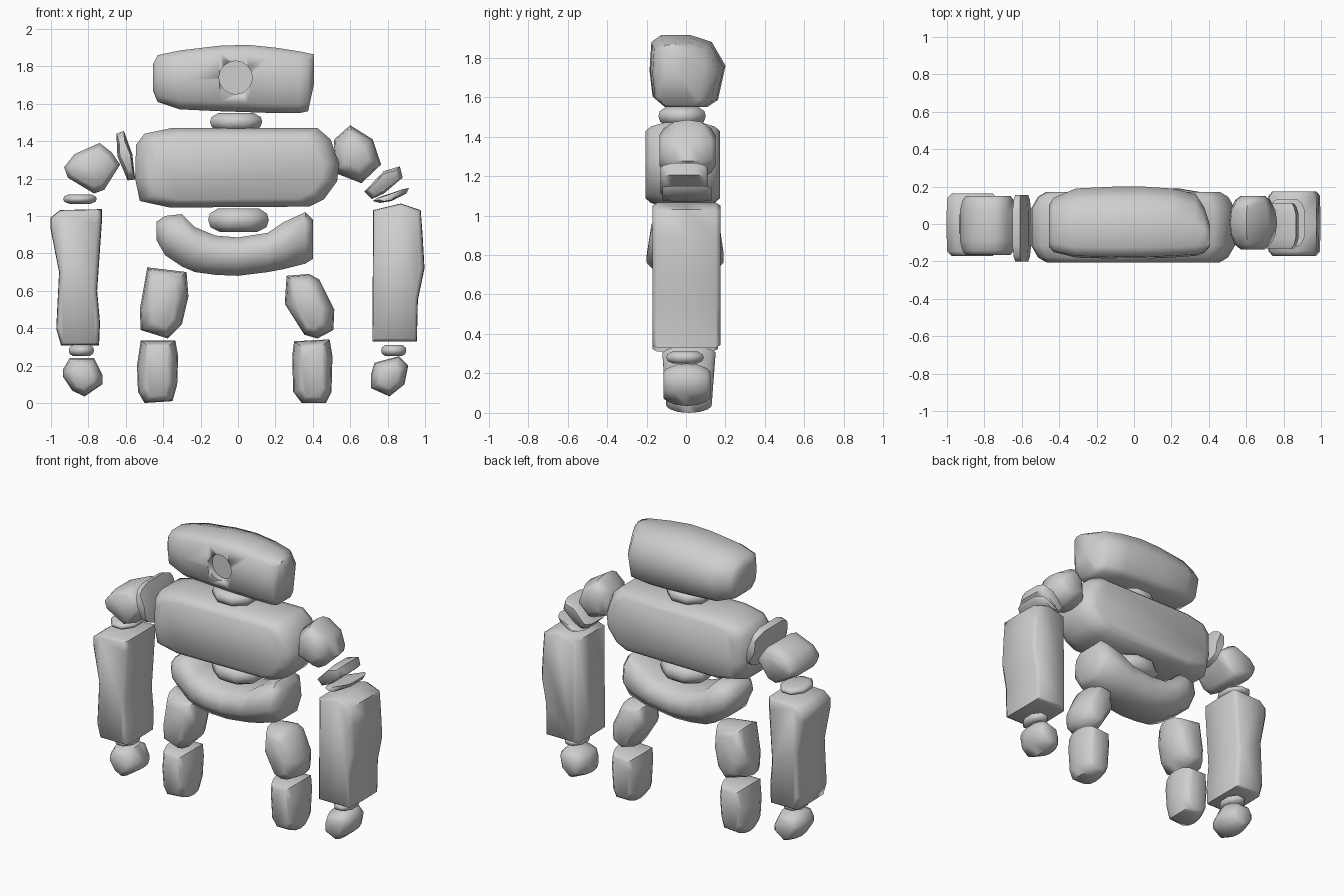
import bpy, bmesh, math
from mathutils import Matrix

if "Cube" in bpy.data.objects:
    bpy.data.objects.remove(bpy.data.objects["Cube"])

stone = bpy.data.materials.new("grey stone")
stone.diffuse_color = (0.62, 0.62, 0.62, 1)
stone.use_nodes = True
stone.node_tree.nodes["Principled BSDF"].inputs["Base Color"].default_value = stone.diffuse_color


def finish(name, bm, angle=62):
    bmesh.ops.recalc_face_normals(bm, faces=bm.faces[:])
    me = bpy.data.meshes.new(name)
    bm.to_mesh(me)
    bm.free()
    me.materials.append(stone)
    ob = bpy.data.objects.new(name, me)
    bpy.context.collection.objects.link(ob)
    bpy.ops.object.select_all(action='DESELECT')
    ob.select_set(True)
    bpy.context.view_layer.objects.active = ob
    bpy.ops.object.shade_smooth_by_angle(angle=math.radians(angle))
    return ob


def skin(name, rings):
    """Bridge closed rings of equal length and cap both ends."""
    bm = bmesh.new()
    vs = [[bm.verts.new(p) for p in r] for r in rings]
    n = len(rings[0])
    for a, b in zip(vs, vs[1:]):
        for i in range(n):
            j = (i + 1) % n
            bm.faces.new((a[i], a[j], b[j], b[i]))
    bm.faces.new(vs[0])
    bm.faces.new(vs[-1])
    return finish(name, bm)


# Depth steps: (fraction of depth, share of the inset)
SOFT = ((0, 1), (.07, .45), (.24, 0), (.76, 0), (.93, .45), (1, 1))
CRISP = ((0, 1), (.07, 0), (.5, -.1), (.93, 0), (1, 1))
ROUND = ((0, 1), (.08, .55), (.27, .13), (.5, 0), (.73, .13), (.92, .55), (1, 1))


def rock(name, outline, y0, y1, sx=.2, sz=.2, taper=0, steps=SOFT):
    """Front outline carried through the depth, shrinking at both faces."""
    xs, zs = [p[0] for p in outline], [p[1] for p in outline]
    cx, cz = (min(xs) + max(xs)) / 2, (min(zs) + max(zs)) / 2
    top, h, cy = max(zs), max(zs) - min(zs), (y0 + y1) / 2
    rings = []
    for t, s in steps:
        ring = []
        for x, z in outline:
            k = 1 - taper * (top - z) / h
            ring.append((cx + (x - cx) * (1 - sx * s),
                         cy + (y0 + (y1 - y0) * t - cy) * k,
                         cz + (z - cz) * (1 - sz * s)))
        rings.append(ring)
    return skin(name, rings)


def loft(name, profile, sections):
    """Side profile (unit y, z) swept along x; sections: x, bottom, top, front, back."""
    return skin(name, [[(x, (y0 + y1) / 2 + (y1 - y0) / 2 * u, (zb + zt) / 2 + (zt - zb) / 2 * v)
                        for u, v in profile] for x, zb, zt, y0, y1 in sections])


def pebble(name, x0, x1, z0, z1, y0, y1):
    """Flat lens-shaped joint stone with an eight-sided plan."""
    cx, cy = (x0 + x1) / 2, (y0 + y1) / 2
    rings = []
    for t, s in ((0, .62), (.2, .92), (.5, 1), (.78, .94), (1, .68)):
        rings.append([(cx + (x1 - x0) / 2 * s * math.cos(a) / math.cos(math.pi / 8),
                       cy + (y1 - y0) / 2 * s * math.sin(a) / math.cos(math.pi / 8),
                       z0 + (z1 - z0) * t)
                      for a in [math.pi / 8 + i * math.pi / 4 for i in range(8)]])
    return skin(name, rings)


# Head with a round eye socket
head = loft("head", ((-.95, .8), (-.69, 1), (.07, 1), (.64, .8), (1, .13), (.8, -.83),
                     (.56, -1), (-.61, -1), (-.92, -.72), (-1, 0)),
            ((-.455, 1.67, 1.81, -.12, .1), (-.43, 1.61, 1.86, -.15, .14),
             (-.31, 1.57, 1.885, -.18, .19), (-.1, 1.56, 1.91, -.185, .2),
             (.05, 1.555, 1.915, -.185, .2), (.2, 1.55, 1.9, -.18, .19),
             (.33, 1.55, 1.88, -.17, .16), (.375, 1.56, 1.87, -.155, .09),
             (.405, 1.7, 1.865, -.12, 0)))
bm = bmesh.new()
bmesh.ops.create_cone(bm, cap_ends=True, segments=32, radius1=.088, radius2=.088, depth=.2,
                      matrix=Matrix.Translation((-.013, -.235, 1.74)) @ Matrix.Rotation(math.pi / 2, 4, 'X'))
cutter = finish("eye_cutter", bm)
cutter.hide_render = True
cutter.hide_viewport = True
cut = head.modifiers.new("eye_socket", 'BOOLEAN')
cut.operation = 'DIFFERENCE'
cut.solver = 'EXACT'
cut.object = cutter

# Trunk
pebble("neck", -.15, .13, 1.455, 1.55, -.14, .1)
rock("torso", [(-.545, 1.38), (-.5, 1.44), (-.355, 1.47), (.425, 1.47), (.495, 1.41),
               (.54, 1.28), (.53, 1.185), (.46, 1.09), (.38, 1.05), (-.365, 1.045),
               (-.525, 1.08), (-.55, 1.2)], -.205, .172, .15, .2)
pebble("waist", -.16, .165, .915, 1.04, -.13, .12)

# Crescent pelvis
loft("pelvis", ((.55, 1), (.92, .62), (1, -.2), (.6, -1), (-.6, -1), (-1, -.2), (-.92, .62), (-.55, 1)),
     ((-.435, .87, .97, -.11, .1), (-.39, .79, 1.0, -.16, .15), (-.3, .73, 1.01, -.19, .18),
      (-.23, .7, .94, -.2, .19), (-.12, .685, .895, -.2, .19), (0, .68, .885, -.2, .19),
      (.16, .7, .91, -.2, .19), (.24, .715, .965, -.195, .19), (.36, .745, 1.02, -.17, .17),
      (.4, .77, .98, -.12, .12)))

# Legs
thigh = dict(y0=-.135, y1=.135, sx=.5, sz=.3, steps=ROUND)
shin = dict(y0=-.12, y1=.15, sx=.45, sz=.2, taper=.15, steps=ROUND)
rock("left_thigh", [(-.485, .725), (-.275, .7), (-.265, .57), (-.3, .42), (-.375, .345),
                    (-.52, .39), (-.525, .5)], **thigh)
rock("right_thigh", [(.26, .68), (.38, .69), (.435, .66), (.515, .5), (.51, .39),
                     (.425, .345), (.355, .365), (.25, .53)], **thigh)
rock("left_shin", [(-.52, .335), (-.335, .335), (-.32, .25), (-.325, .1), (-.35, .01),
                   (-.5, 0), (-.535, .06), (-.54, .2)], **shin)
rock("right_shin", [(.3, .33), (.49, .34), (.505, .25), (.5, .06), (.47, 0), (.34, 0),
                    (.295, .06), (.29, .25)], **shin)

# Left arm
rock("left_shoulder", [(-.65, 1.44), (-.61, 1.455), (-.565, 1.33), (-.55, 1.195),
                       (-.59, 1.19), (-.645, 1.32)], -.2, .155, .3, .4)
rock("left_upper_arm", [(-.93, 1.26), (-.875, 1.33), (-.74, 1.39), (-.675, 1.34),
                        (-.63, 1.275), (-.715, 1.14), (-.77, 1.12), (-.91, 1.205)],
     -.165, .15, .2, .28)
pebble("left_elbow", -.935, -.755, 1.065, 1.115, -.12, .12)
rock("left_forearm", [(-1.0, .99), (-.95, 1.03), (-.73, 1.035), (-.73, .97), (-.755, .6),
                      (-.74, .43), (-.745, .31), (-.945, .31), (-.97, .4), (-.955, .7),
                      (-1.0, .93)], -.17, .162, .18, .04, steps=CRISP)

# Right arm
rock("right_shoulder", [(.505, 1.235), (.515, 1.41), (.6, 1.485), (.72, 1.41),
                        (.765, 1.275), (.66, 1.175), (.57, 1.21)], -.135, .15, .5, .5, steps=ROUND)
rock("right_upper_arm", [(.675, 1.13), (.78, 1.24), (.865, 1.265), (.88, 1.205),
                         (.78, 1.12), (.715, 1.09)], -.13, .11, .25, .25)
rock("right_elbow", [(.72, 1.08), (.75, 1.1), (.915, 1.15), (.9, 1.12), (.82, 1.08),
                     (.76, 1.07)], -.12, .13, .4, .2)
rock("right_forearm", [(.725, 1.03), (.87, 1.065), (.975, 1.03), (.985, .9), (.995, .72),
                       (.96, .55), (.955, .33), (.72, .33)], -.17, .175, .15, .04, steps=CRISP)

# Wrists and hands
pebble("left_wrist", -.905, -.77, .25, .31, -.1, .09)
pebble("right_wrist", .765, .9, .25, .31, -.1, .09)
hand = dict(y0=-.115, y1=.125, sx=.45, sz=.4, steps=ROUND)
rock("left_hand", [(-.935, .18), (-.9, .24), (-.77, .24), (-.725, .15), (-.725, .1),
                   (-.82, .035), (-.885, .065), (-.935, .14)], **hand)
rock("right_hand", [(.73, .215), (.86, .25), (.91, .2), (.89, .1), (.81, .035),
                    (.71, .08), (.71, .15)], **hand)
